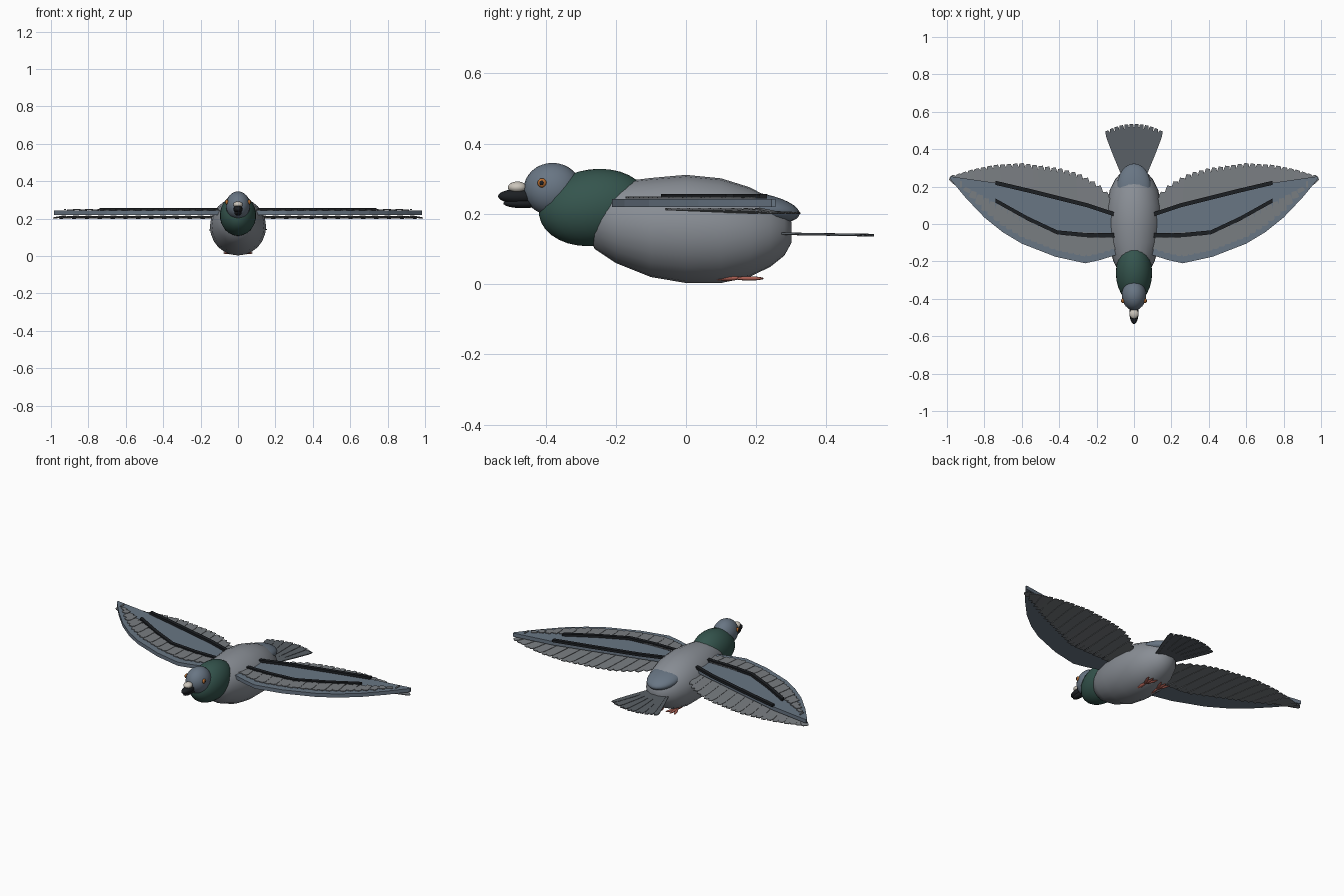
import bpy, bmesh, math
from mathutils import Vector

if "Cube" in bpy.data.objects:
    bpy.data.objects.remove(bpy.data.objects["Cube"])


def mat(name, r, g, b):
    m = bpy.data.materials.new(name)
    m.diffuse_color = (r, g, b, 1)
    m.use_nodes = True
    m.node_tree.nodes["Principled BSDF"].inputs["Base Color"].default_value = m.diffuse_color
    return m


GREY = mat("body_grey", .25, .27, .30)
BLUE = mat("blue_grey", .14, .18, .23)
FEATHER = mat("feather_grey", .19, .205, .22)
TAIL = mat("tail_grey", .10, .115, .13)
GREEN = mat("neck_green", .035, .09, .075)
BLACK = mat("black", .012, .014, .017)
CERE = mat("pale_cere", .6, .56, .5)
ORANGE = mat("eye_orange", .5, .16, .03)
RED = mat("foot_red", .42, .12, .09)


def finish(name, bm, material, smooth=True):
    bmesh.ops.recalc_face_normals(bm, faces=bm.faces)
    me = bpy.data.meshes.new(name)
    bm.to_mesh(me)
    bm.free()
    ob = bpy.data.objects.new(name, me)
    bpy.context.collection.objects.link(ob)
    me.materials.append(material)
    for p in me.polygons:
        p.use_smooth = smooth
    return ob


def ellipsoid(name, loc, radii, material, tilt=0, seg=24, rings=16):
    bm = bmesh.new()
    bmesh.ops.create_uvsphere(bm, u_segments=seg, v_segments=rings, radius=1)
    ob = finish(name, bm, material)
    ob.location, ob.scale = loc, radii
    ob.rotation_euler.x = math.radians(tilt)
    return ob


def loft(name, rings, material, n=24):
    # elliptical rings along y: (y, centre z, x radius, z radius)
    bm = bmesh.new()
    loops = [[bm.verts.new((rx * math.cos(2 * math.pi * i / n), y,
                            zc + rz * math.sin(2 * math.pi * i / n)))
              for i in range(n)] for y, zc, rx, rz in rings]
    for a, b in zip(loops, loops[1:]):
        for i in range(n):
            j = (i + 1) % n
            bm.faces.new((a[i], a[j], b[j], b[i]))
    bm.faces.new(loops[0])
    bm.faces.new(loops[-1])
    return finish(name, bm, material)


def slab(bm, top, t):
    # closed thin plate from an outline of 3D points
    up = [bm.verts.new(p) for p in top]
    dn = [bm.verts.new((p[0], p[1], p[2] - t)) for p in top]
    bm.faces.new(up)
    bm.faces.new(dn[::-1])
    for i in range(len(up)):
        j = (i + 1) % len(up)
        bm.faces.new((up[i], dn[i], dn[j], up[j]))


def feather(bm, root, tip, w, t=.004):
    a, b = Vector(root), Vector(tip)
    d = b - a
    s = Vector((-d.y, d.x, 0)).normalized() * w
    left = [(0, .35), (.6, .5), (.9, .48), (1, .28)]
    pts = [a + d * u + s * v for u, v in left]
    pts += [a + d * u - s * v for u, v in reversed(left)]
    slab(bm, pts, t)


def curve(pts, x):
    for (x0, y0), (x1, y1) in zip(pts, pts[1:]):
        if x <= x1:
            return y0 + (y1 - y0) * (x - x0) / (x1 - x0)
    return pts[-1][1]


# body, rump, neck and head
loft("body", [(-.29, .19, .03, .03), (-.26, .185, .08, .085), (-.2, .175, .11, .115),
              (-.1, .161, .14, .141), (0, .157, .15, .154), (.1, .152, .148, .149),
              (.18, .148, .13, .128), (.24, .147, .1, .098), (.28, .147, .065, .066),
              (.3, .147, .03, .03)], GREY)
ellipsoid("rump", (0, .2, .218), (.09, .125, .042), BLUE, -9)
ellipsoid("neck", (0, -.262, .218), (.097, .158, .109), GREEN, 8)
ellipsoid("head", (0, -.38, .27), (.065, .082, .075), BLUE)

# beak and cere
ellipsoid("upper_beak", (0, -.475, .25), (.024, .06, .021), BLACK)
ellipsoid("lower_beak", (0, -.465, .23), (.02, .055, .014), BLACK)
ellipsoid("cere", (0, -.48, .275), (.025, .027, .017), CERE)

# wing outlines as (x, y)
LEAD = [(.08, -.16), (.1, -.167), (.18, -.192), (.26, -.21), (.42, -.175), (.6, -.105),
        (.7, -.045), (.8, .035), (.9, .14), (.985, .243)]
TRAIL = [(.1, .12), (.2, .215), (.3, .27), (.4, .297), (.6, .325), (.75, .315),
         (.87, .29), (.99, .25)]
ROOT = [(.08, -.06), (.41, -.05), (.74, .10), (.98, .235)]
BACK = [(.08, .05), (.41, .135), (.74, .22), (.985, .255)]
FRONT_BAR = [(.1, -.06), (.25, -.06), (.41, -.045), (.57, .03), (.74, .125)]
BACK_BAR = [(.1, .05), (.25, .1), (.41, .14), (.57, .18), (.74, .22)]

for side, sx in (("left", 1), ("right", -1)):
    # eyes
    ellipsoid(side + "_eye", (sx * .059, -.41, .288), (.009, .013, .013), ORANGE, 0, 16, 10)
    ellipsoid(side + "_pupil", (sx * .065, -.411, .288), (.005, .007, .007), BLACK, 0, 12, 8)

    # wing plate
    bm = bmesh.new()
    slab(bm, [(sx * x, y, .242) for x, y in LEAD + BACK[::-1]], .022)
    finish(side + "_wing", bm, BLUE, False)

    # flight feathers under the plate
    bm = bmesh.new()
    n = 26
    for i in range(n):
        x = .12 + .86 * i / (n - 1)
        xr = .1 + .83 * i / (n - 1)
        dz = .002 * (i % 2)
        feather(bm, (sx * xr, curve(ROOT, xr), .214 + dz),
                (sx * x, curve(TRAIL, x), .203 + dz), .04)
    finish(side + "_flight_feathers", bm, FEATHER, False)

    # front coverts above the plate
    bm = bmesh.new()
    for i in range(n):
        x = .1 + .82 * i / (n - 1)
        dz = .002 * (i % 2)
        feather(bm, (sx * x, curve(ROOT, x) + .01, .248 + dz),
                (sx * (x + .01), curve(LEAD, x + .01) + .035, .248 + dz), .04)
    finish(side + "_front_coverts", bm, FEATHER, False)

    # dark wing bars
    for label, path in (("front", FRONT_BAR), ("back", BACK_BAR)):
        bm = bmesh.new()
        slab(bm, [(sx * x, y - .011, .257) for x, y in path] +
             [(sx * x, y + .011, .257) for x, y in path[::-1]], .014)
        finish(side + "_" + label + "_bar", bm, BLACK, False)

    # tucked leg and toes
    ellipsoid(side + "_leg", (sx * .045, .115, .017), (.01, .04, .008), RED, 0, 12, 8)
    for k, a in enumerate((-22, 0, 22)):
        toe = ellipsoid(side + "_toe_%d" % k,
                        (sx * .045 + .04 * math.sin(math.radians(a)), .18, .016),
                        (.008, .042, .006), RED, 0, 12, 8)
        toe.rotation_euler.z = -math.radians(a)

# tail fan
bm = bmesh.new()
for i in range(12):
    u = (i - 5.5) / 5.5
    a = math.radians(25) * u
    dz = .002 * (i % 2)
    length = .335 - .006 * u * u
    feather(bm, (.03 * u, .2, .146 + dz),
            (.03 * u + math.sin(a) * length * .83, .2 + math.cos(a) * length, .141 + dz), .032, .005)
finish("tail", bm, TAIL, False)
